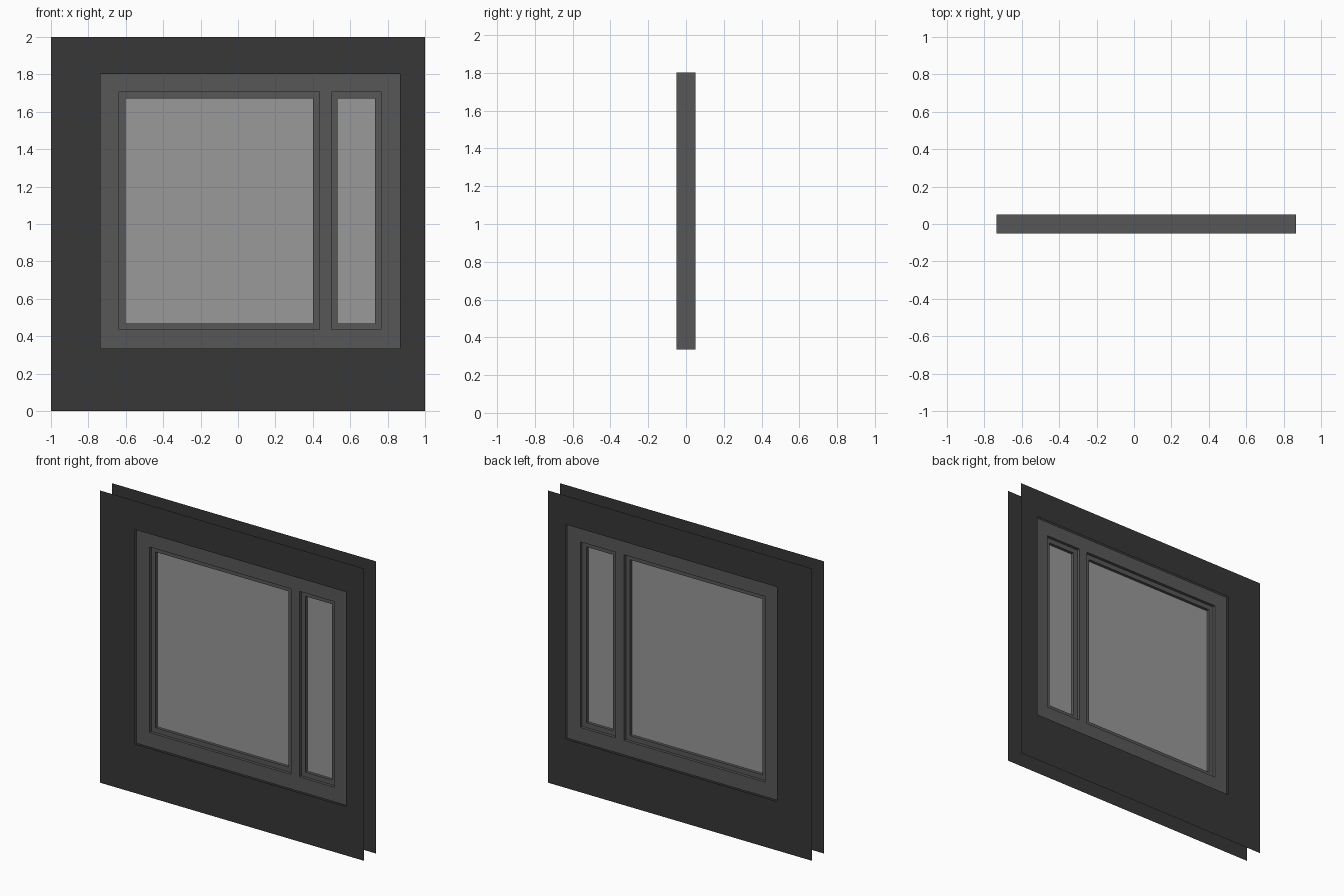
import bpy
import bmesh

cube = bpy.data.objects.get("Cube")
if cube:
    bpy.data.objects.remove(cube)


def material(name, value):
    mat = bpy.data.materials.new(name)
    mat.use_nodes = True
    colour = (value, value, value, 1)
    mat.diffuse_color = colour
    mat.node_tree.nodes["Principled BSDF"].inputs["Base Color"].default_value = colour
    return mat


wall_grey = material("wall dark grey", 0.038)
frame_grey = material("frame grey", 0.097)
glass_grey = material("glass light grey", 0.32)


def panel(name, xs, zs, mat, y, depth=0, holes=()):
    """Upright sheet cut at xs and zs, leaving out the hole cells; depth makes it solid."""
    bm = bmesh.new()
    verts = {(i, k): bm.verts.new((x, y, z))
             for i, x in enumerate(xs) for k, z in enumerate(zs)}
    for i in range(len(xs) - 1):
        for k in range(len(zs) - 1):
            if (i, k) not in holes:
                corners = [(i, k), (i + 1, k), (i + 1, k + 1), (i, k + 1)]
                bm.faces.new([verts[c] for c in corners])
    if depth:
        front = bm.faces[:]
        result = bmesh.ops.extrude_face_region(bm, geom=front, use_keep_orig=True)
        moved = [g for g in result["geom"] if isinstance(g, bmesh.types.BMVert)]
        bmesh.ops.translate(bm, verts=moved, vec=(0, depth, 0))
        bmesh.ops.recalc_face_normals(bm, faces=bm.faces)
    elif y > 0:
        bmesh.ops.reverse_faces(bm, faces=bm.faces)
    mesh = bpy.data.meshes.new(name)
    bm.to_mesh(mesh)
    bm.free()
    mesh.materials.append(mat)
    obj = bpy.data.objects.new(name, mesh)
    bpy.context.collection.objects.link(obj)
    return obj


# Outline of the window, and its two openings
left, right, bottom, top = -0.735, 0.865, 0.335, 1.803
low, high = 0.435, 1.705
openings = {"wide": (-0.635, 0.435), "narrow": (0.5, 0.765)}
rim = 0.033

# Wall sheets, one on each side, with a hole for the window
for side, y in (("front", -0.065), ("back", 0.065)):
    panel(side + "_wall", (-1, left, right, 1), (0, bottom, top, 2),
          wall_grey, y, holes={(1, 1)})

# Main frame with a mullion between the openings
wide, narrow = openings.values()
panel("window_frame", (left, *wide, *narrow, right), (bottom, low, high, top),
      frame_grey, -0.05, 0.1, holes={(1, 1), (3, 1)})

# Recessed sash and glass in each opening
for name, (a, b) in openings.items():
    xs = (a, a + rim, b - rim, b)
    zs = (low, low + rim, high - rim, high)
    panel(name + "_sash", xs, zs, frame_grey, -0.03, 0.06, holes={(1, 1)})
    panel(name + "_glass", xs[1:3], zs[1:3], glass_grey, -0.01, 0.02)
